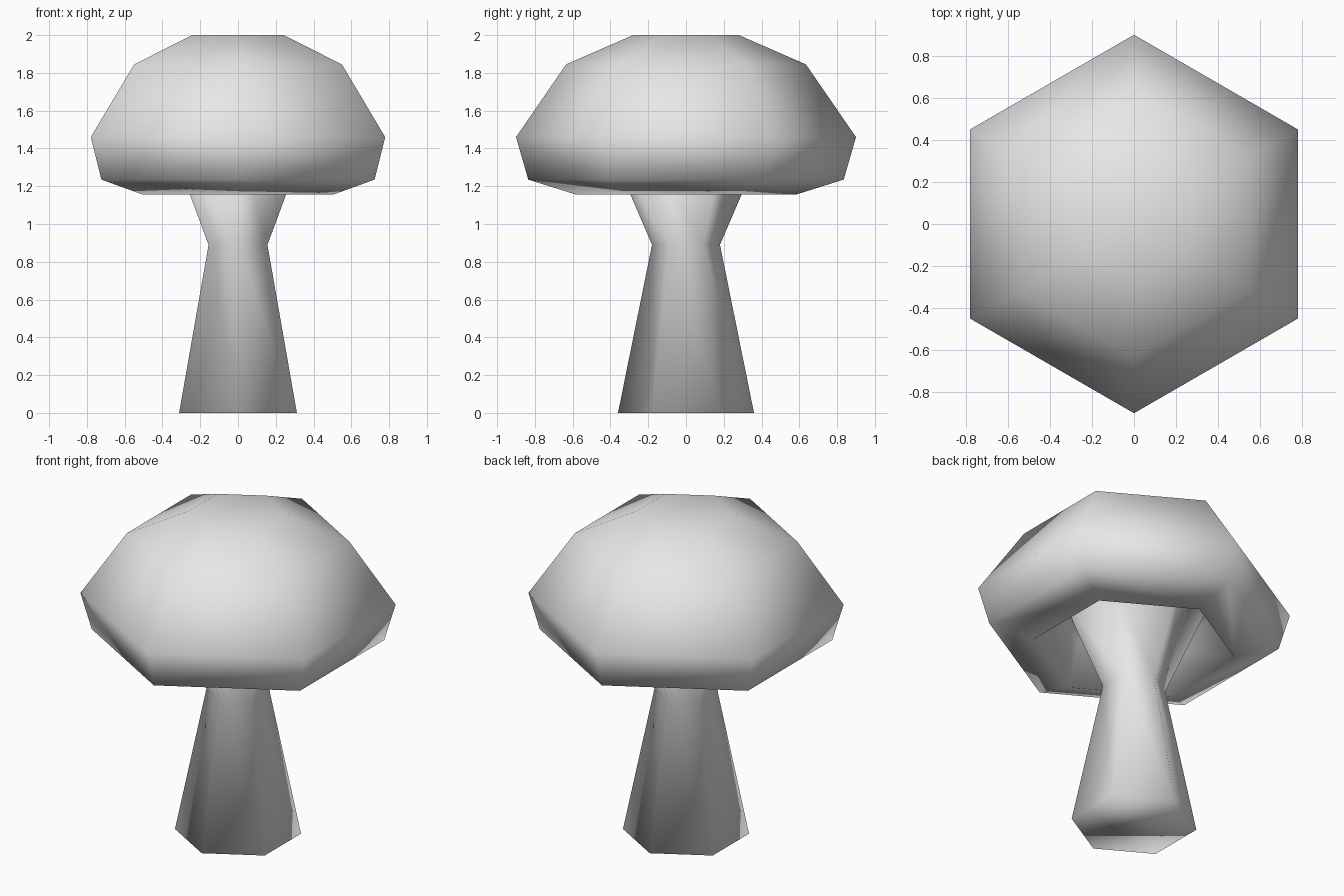
import bpy
import bmesh
from math import sin, cos, tau

SIDES = 6

cube = bpy.data.objects.get("Cube")
if cube:
    bpy.data.objects.remove(cube, do_unlink=True)

# One plain grey for the whole model
grey = bpy.data.materials.new("light grey")
grey.use_nodes = True
colour = (0.8, 0.8, 0.8, 1)
grey.diffuse_color = colour
grey.node_tree.nodes["Principled BSDF"].inputs["Base Color"].default_value = colour


def lathe(name, profile):
    """Six-sided smooth solid from (radius, height) rings, closed at both ends."""
    bm = bmesh.new()
    rings = [
        [bm.verts.new((r * sin(tau * k / SIDES), r * cos(tau * k / SIDES), z))
         for k in range(SIDES)]
        for r, z in profile
    ]
    for low, high in zip(rings, rings[1:]):
        for k in range(SIDES):
            n = (k + 1) % SIDES
            bm.faces.new((low[k], low[n], high[n], high[k]))
    bm.faces.new(rings[0])
    bm.faces.new(rings[-1])
    bmesh.ops.recalc_face_normals(bm, faces=bm.faces)
    for face in bm.faces:
        face.smooth = True
    mesh = bpy.data.meshes.new(name)
    bm.to_mesh(mesh)
    bm.free()
    mesh.materials.append(grey)
    obj = bpy.data.objects.new(name, mesh)
    bpy.context.collection.objects.link(obj)
    return obj


# Stem: tapers to a neck, then flares up into the hollow of the cap
lathe("stem", [(0.36, 0), (0.18, 0.89), (0.41, 1.425)])

# Cap: starts at the recessed underside, goes round the rim and up to the flat top
lathe("cap", [(0.49, 1.42), (0.58, 1.155), (0.835, 1.235),
              (0.9, 1.46), (0.635, 1.845), (0.28, 2)])
